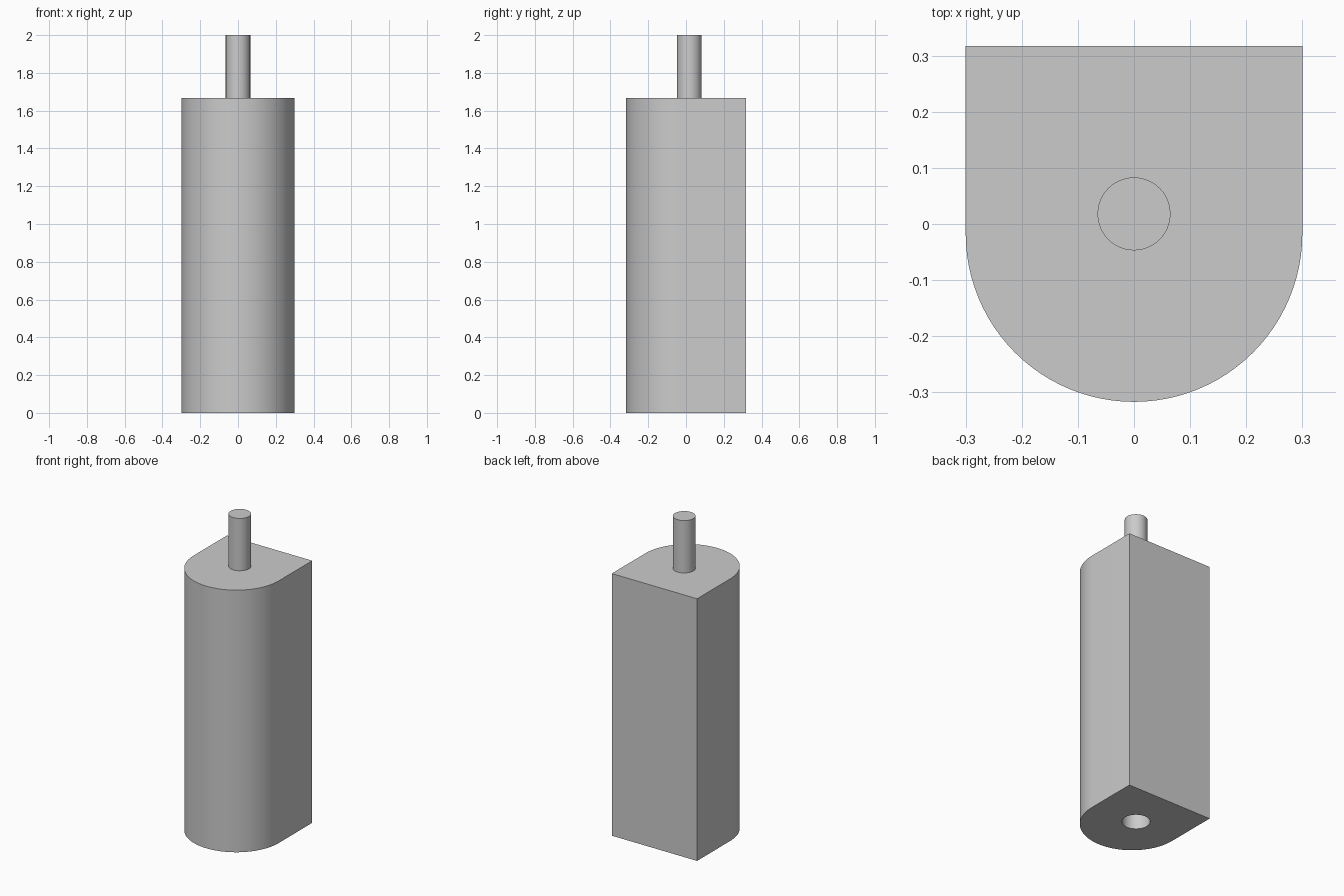
import bpy
import bmesh
from math import pi, cos, sin, radians

cube = bpy.data.objects.get("Cube")
if cube:
    bpy.data.objects.remove(cube, do_unlink=True)

HALF_WIDTH = 0.3
BACK = 0.317
ARC_Y = HALF_WIDTH - BACK
PIN_Y = 0.018
BODY_TOP = 1.667

grey = bpy.data.materials.new("plain grey")
grey.use_nodes = True
colour = (0.6, 0.6, 0.6, 1)
grey.diffuse_color = colour
grey.node_tree.nodes["Principled BSDF"].inputs["Base Color"].default_value = colour


def arc(radius, y, start, end, steps):
    angles = [start + (end - start) * i / steps for i in range(steps + 1)]
    return [(radius * cos(a), y + radius * sin(a)) for a in angles]


def prism(name, outline, bottom, top):
    """Extrude a closed outline straight up."""
    bm = bmesh.new()
    base = bm.faces.new([bm.verts.new((x, y, bottom)) for x, y in outline])
    grown = bmesh.ops.extrude_face_region(bm, geom=[base], use_keep_orig=True)
    for v in grown["geom"]:
        if isinstance(v, bmesh.types.BMVert):
            v.co.z = top
    bmesh.ops.recalc_face_normals(bm, faces=bm.faces)
    mesh = bpy.data.meshes.new(name)
    bm.to_mesh(mesh)
    bm.free()
    mesh.materials.append(grey)
    obj = bpy.data.objects.new(name, mesh)
    bpy.context.collection.objects.link(obj)
    return obj


def activate(obj):
    bpy.ops.object.select_all(action="DESELECT")
    obj.select_set(True)
    bpy.context.view_layer.objects.active = obj


# Body: flat back and sides, half-round front
outline = arc(HALF_WIDTH, ARC_Y, -pi, 0, 48)
outline += [(HALF_WIDTH, BACK), (-HALF_WIDTH, BACK)]
body = prism("body", outline, 0, BODY_TOP)

# Round socket in the underside
cutter = prism("socket_cutter", arc(0.081, PIN_Y, 0, 2 * pi, 48)[:-1], -0.1, 0.35)
cutter.hide_render = True
cut = body.modifiers.new("socket", "BOOLEAN")
cut.operation = "DIFFERENCE"
cut.solver = "EXACT"
cut.object = cutter
activate(body)
bpy.ops.object.modifier_apply(modifier=cut.name)
bpy.data.objects.remove(cutter, do_unlink=True)

# Pin standing on the top
pin = prism("pin", arc(0.065, PIN_Y, 0, 2 * pi, 48)[:-1], BODY_TOP, 2)

for obj in (body, pin):
    activate(obj)
    bpy.ops.object.shade_smooth_by_angle(angle=radians(30))
